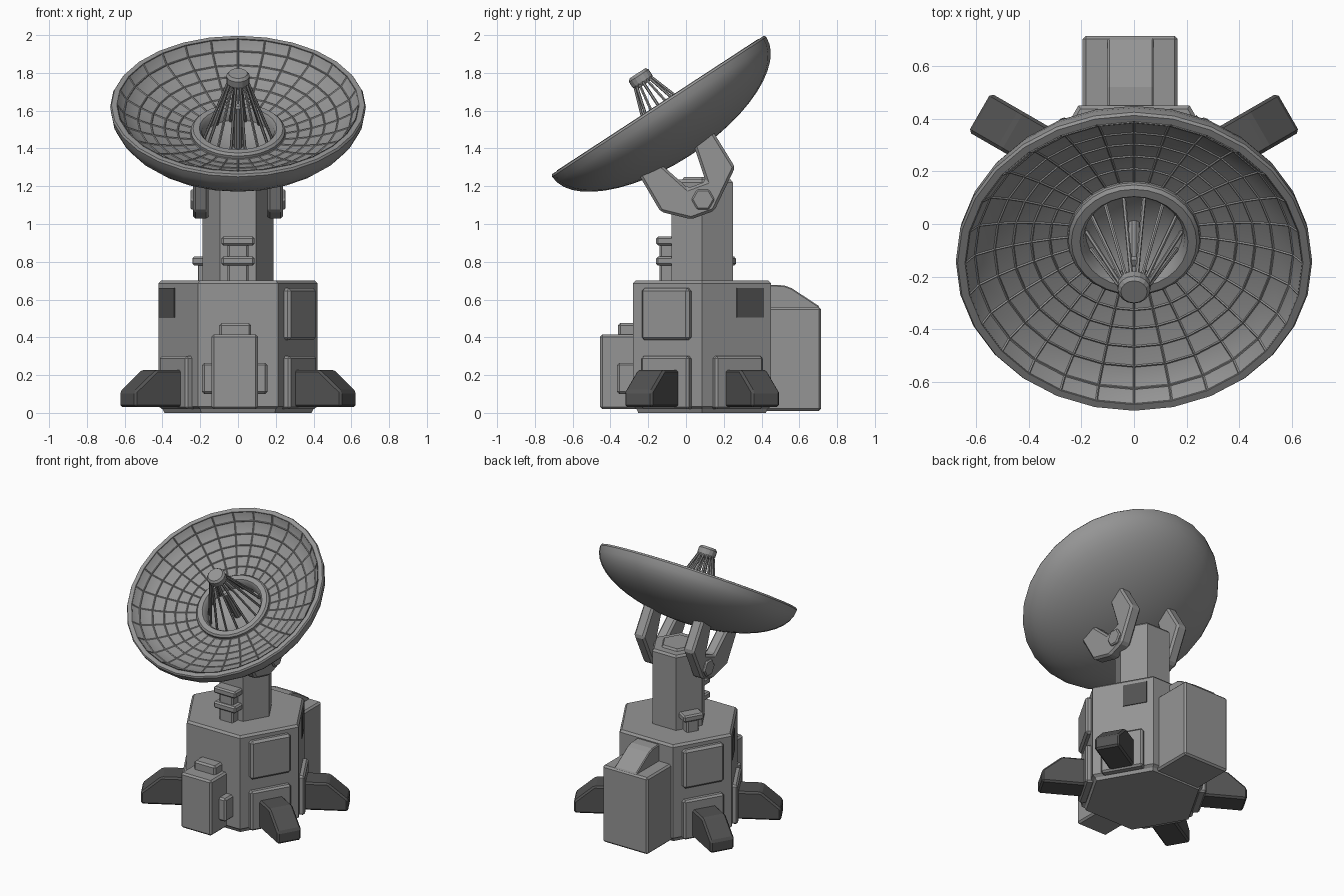
import bpy, bmesh, math
from mathutils import Matrix, Vector

if "Cube" in bpy.data.objects:
    bpy.data.objects.remove(bpy.data.objects["Cube"])

def material(name, v):
    m = bpy.data.materials.new(name)
    m.diffuse_color = (v, v, v, 1)
    m.use_nodes = True
    m.node_tree.nodes["Principled BSDF"].inputs["Base Color"].default_value = m.diffuse_color
    return m

GREY = material("light_grey", 0.30)
DARK = material("dark_grey", 0.085)
CY = 0.085                                  # centre of the base in y
I = Matrix.Identity(4)

def finish(name, bm, mat, M=I, bevel=0.0):
    bmesh.ops.recalc_face_normals(bm, faces=bm.faces)
    me = bpy.data.meshes.new(name)
    bm.to_mesh(me)
    bm.free()
    me.materials.append(mat)
    ob = bpy.data.objects.new(name, me)
    ob.matrix_world = M
    bpy.context.collection.objects.link(ob)
    if bevel:
        b = ob.modifiers.new("bevel", 'BEVEL')
        b.width, b.segments, b.limit_method = bevel, 1, 'ANGLE'
    return ob

def prism(name, pts, a, b, mat=GREY, M=I, bevel=0.012):
    """Outline in local xz, extruded along local y from a to b."""
    bm = bmesh.new()
    f = bm.faces.new([bm.verts.new((x, a, z)) for x, z in pts])
    r = bmesh.ops.extrude_face_region(bm, geom=[f])
    for v in r["geom"]:
        if isinstance(v, bmesh.types.BMVert):
            v.co.y = b
    return finish(name, bm, mat, M, bevel)

def box(name, x, y, z, mat=GREY, M=I, bevel=0.012):
    return prism(name, [(x[0], z[0]), (x[1], z[0]), (x[1], z[1]), (x[0], z[1])],
                 y[0], y[1], mat, M, bevel)

def lathe(name, prof, n, mat=GREY, M=I, bevel=0.0):
    """Turn an (r, z) profile about local z; r = 0 makes a pole."""
    bm = bmesh.new()
    rings = []
    for r, z in prof:
        if r == 0:
            rings.append([bm.verts.new((0, 0, z))] * n)
        else:
            rings.append([bm.verts.new((r * math.cos(2 * math.pi * i / n),
                                        r * math.sin(2 * math.pi * i / n), z)) for i in range(n)])
    for p, q in zip(rings, rings[1:]):
        for i in range(n):
            j = (i + 1) % n
            bm.faces.new(list(dict.fromkeys([p[i], p[j], q[j], q[i]])))
    return finish(name, bm, mat, M, bevel)

def side(deg):
    """Frame of a hexagon side: local x points outward."""
    return Matrix.Translation((0, CY, 0)) @ Matrix.Rotation(math.radians(deg), 4, 'Z')

# Hexagonal base and column
lathe("base", [(0, 0), (0.39, 0), (0.40, 0.02), (0.422, 0.035), (0.422, 0.685),
               (0.407, 0.70), (0, 0.70)], 6, GREY, side(0))
lathe("column", [(0, 0.69), (0.188, 0.69), (0.188, 1.22), (0.175, 1.235), (0.12, 1.235),
                 (0.11, 1.25), (0, 1.25)], 6, GREY, side(0))

# Four feet with their mounting plates
for tag, a in (("back_right", 30), ("back_left", 150), ("front_left", 210), ("front_right", 330)):
    box(tag + "_foot_plate", (0.34, 0.40), (-0.145, 0.145), (0.02, 0.30), GREY, side(a))
    prism(tag + "_foot", [(0.36, 0.03), (0.677, 0.03), (0.677, 0.115), (0.545, 0.228), (0.36, 0.228)],
          -0.085, 0.085, DARK, side(a))

# Raised panels and dark vents on the base sides
for tag, a in (("front_right", 330), ("back_left", 150)):
    box(tag + "_panel", (0.34, 0.40), (-0.145, 0.145), (0.385, 0.66), GREY, side(a), 0.015)
box("back_right_vent", (0.36, 0.371), (0.0, 0.165), (0.505, 0.66), DARK, side(30), 0)
box("front_left_vent", (0.36, 0.371), (-0.20, -0.035), (0.505, 0.66), DARK, side(210), 0)

# Front cabinet with small side and top boxes
box("front_cabinet", (-0.14, 0.105), (-0.455, -0.25), (0.02, 0.415))
box("front_cabinet_top", (-0.10, 0.07), (-0.36, -0.25), (0.40, 0.475))
box("front_cabinet_sides", (-0.19, 0.155), (-0.365, -0.25), (0.10, 0.265))

# Back cabinet with sloped hood
box("back_cabinet", (-0.195, 0.165), (0.38, 0.715), (0.01, 0.56))
TO_YZ = Matrix.Rotation(math.radians(90), 4, 'Z')   # local x -> y, local y -> -x
prism("back_cabinet_hood", [(0.40, 0.54), (0.705, 0.54), (0.705, 0.565), (0.56, 0.66), (0.52, 0.675),
                            (0.40, 0.68)], -0.075, 0.10, GREY, TO_YZ, 0.006)

# Cable fittings on the column
def fitting(tag, a, hw, top, bands):
    box(tag + "_fitting_stem", (0.14, 0.225), (-hw * 0.62, hw * 0.62), (0.69, top), GREY, side(a), 0.01)
    for i, z in enumerate(bands):
        box(f"{tag}_fitting_band_{i}", (0.14, 0.243), (-hw, hw), (z, z + 0.047), GREY, side(a), 0.01)

fitting("front", 270, 0.088, 0.92, (0.78, 0.887))
fitting("back_left", 150, 0.072, 0.80, (0.78,))

# Yoke arms with hexagonal pivots
YOKE = [(-0.255, 1.27), (-0.135, 1.065), (0.027, 1.025), (0.15, 1.07), (0.26, 1.30),
        (0.14, 1.495), (0.03, 1.45), (0.105, 1.225), (0.01, 1.19), (-0.13, 1.315)]
for tag, s in (("left", -1), ("right", 1)):
    prism(tag + "_yoke", YOKE, -s * 0.155, -s * 0.238, GREY, TO_YZ, 0.014)
    nut = [(0.09 + 0.062 * math.cos(k * math.pi / 3), 1.13 + 0.062 * math.sin(k * math.pi / 3))
           for k in range(6)]
    prism(tag + "_pivot", nut, -s * 0.15, -s * 0.252, GREY, TO_YZ, 0.008)

# Dish: closed shell, smooth behind and faceted inside
D = Matrix.Translation((0, -0.1485, 1.63)) @ Matrix.Rotation(math.radians(33.15), 4, 'X')
N = 28
back = [(0.677 * math.sin(t), -0.012 - 0.305 * math.cos(t))
        for t in (k * math.pi / 24 for k in range(13))]
back[0] = (0, back[0][1])
inner = [(0.642, 0), (0.605, -0.055), (0.53, -0.095), (0.46, -0.124), (0.39, -0.147),
         (0.32, -0.166), (0.25, -0.18)]
well = [(0.25, -0.16), (0.238, -0.148), (0.205, -0.148), (0.192, -0.165), (0.185, -0.215),
        (0.13, -0.25), (0, -0.265)]
dish = lathe("dish", back + [(0.67, 0)] + inner + well, N, GREY, D)
for p in dish.data.polygons:
    p.use_smooth = p.normal.z < 0.01
dish.data.set_sharp_from_angle(angle=math.radians(30))

# Raised rib grid on the dish face
ribs = lathe("dish_ribs", inner, N, GREY, D)
w = ribs.modifiers.new("wire", 'WIREFRAME')
w.thickness, w.offset = 0.009, 0

# Feed: cap, struts and centre post
lathe("feed_cap", [(0, 0.13), (0.05, 0.13), (0.062, 0.15), (0.062, 0.185), (0.05, 0.2), (0, 0.2)],
      16, GREY, D)
lathe("feed_post", [(0, -0.27), (0.024, -0.27), (0.024, -0.01), (0.014, 0), (0, 0)], 10, GREY, D)
for i in range(14):
    c, s = math.cos(2 * math.pi * i / 14), math.sin(2 * math.pi * i / 14)
    a, b = Vector((0.05 * c, 0.05 * s, 0.15)), Vector((0.18 * c, 0.18 * s, -0.215))
    M = D @ Matrix.Translation(a) @ (b - a).to_track_quat('Z', 'Y').to_matrix().to_4x4()
    L = (b - a).length
    lathe(f"feed_strut_{i}", [(0, 0), (0.008, 0), (0.008, L), (0, L)], 6, GREY, M)
